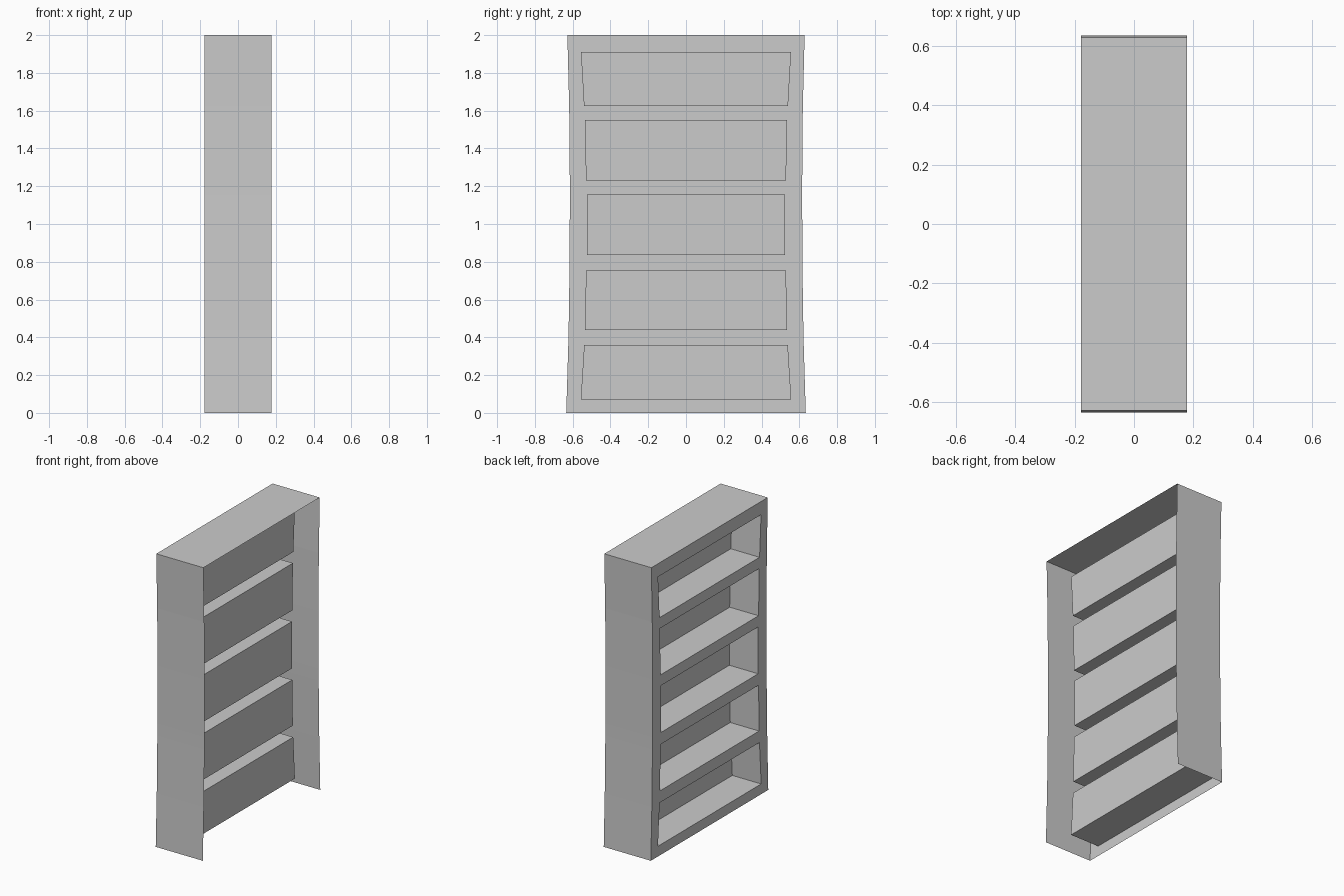
import bpy

if "Cube" in bpy.data.objects:
    bpy.data.objects.remove(bpy.data.objects["Cube"])

FRONT, REAR, BOX_REAR = -0.178, 0.178, 0.04

# outer half-width by height: slightly waisted sides
OUTER = [(0, .634), (.40, .622), (.80, .616), (1.20, .615), (1.60, .618), (2.0, .628)]
# openings: z bottom, half-width, z top, half-width
OPENINGS = [(.07, .557, .36, .539), (.44, .535, .755, .529), (.835, .525, 1.155, .525),
            (1.23, .529, 1.55, .536), (1.625, .54, 1.91, .556)]


def outer_at(z):
    for (z0, w0), (z1, w1) in zip(OUTER, OUTER[1:]):
        if z <= z1:
            return w0 + (w1 - w0) * (z - z0) / (z1 - z0)


def make(name, faces):
    verts, index, polys = [], {}, []
    for face in faces:
        poly = []
        for p in face:
            key = tuple(round(c, 5) for c in p)
            if key not in index:
                index[key] = len(verts)
                verts.append(key)
            poly.append(index[key])
        polys.append(poly)
    mesh = bpy.data.meshes.new(name)
    mesh.from_pydata(verts, [], polys)
    obj = bpy.data.objects.new(name, mesh)
    bpy.context.collection.objects.link(obj)
    return obj


# Face frame: stacked strips, with stiles only beside each opening
levels = [(0, OPENINGS[0][1])]
for z0, w0, z1, w1 in OPENINGS:
    levels += [(z0, w0), (z1, w1)]
levels.append((2.0, OPENINGS[-1][3]))
frame = []
for i, ((z0, w0), (z1, w1)) in enumerate(zip(levels, levels[1:])):
    low = [-outer_at(z0), -w0, w0, outer_at(z0)]
    high = [-outer_at(z1), -w1, w1, outer_at(z1)]
    for c in range(3):
        if i % 2 and c == 1:
            continue
        frame.append([(FRONT, low[c], z0), (FRONT, high[c], z1),
                      (FRONT, high[c + 1], z1), (FRONT, low[c + 1], z0)])
make("face_frame", frame)

# Side panels and top: open at the rear and underneath
heights = [z for z, _ in levels]
path = [(-outer_at(z), z) for z in heights] + [(outer_at(z), z) for z in reversed(heights)]
make("sides_and_top", [[(FRONT, *q), (FRONT, *p), (REAR, *p), (REAR, *q)]
                       for p, q in zip(path, path[1:])])

# Five shelf compartments: thin open boxes set behind the frame
for n, (z0, w0, z1, w1) in enumerate(OPENINGS):
    ring = [(-w0, z0), (-w1, z1), (w1, z1), (w0, z0)]
    faces = [[(BOX_REAR, *p) for p in ring]]
    for p, q in zip(ring, ring[1:] + ring[:1]):
        faces.append([(FRONT, *p), (FRONT, *q), (BOX_REAR, *q), (BOX_REAR, *p)])
    make(f"shelf_compartment_{n + 1}", faces)
